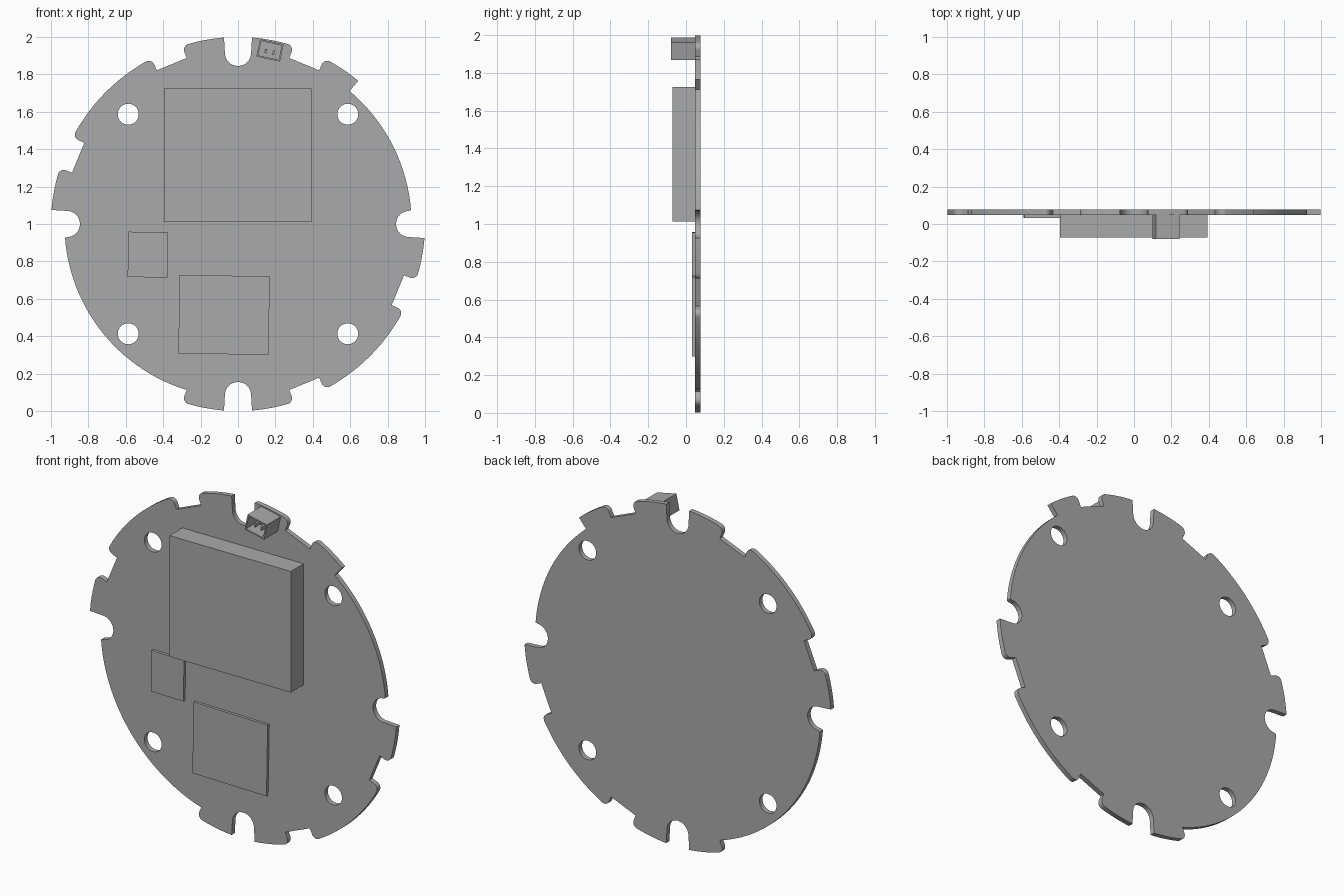
import bpy, bmesh
from math import sin, cos, pi, radians, atan2, hypot
from mathutils import Matrix, Vector

cube = bpy.data.objects.get("Cube")
if cube:
    bpy.data.objects.remove(cube, do_unlink=True)

grey = bpy.data.materials.new("plain_grey")
grey.use_nodes = True
colour = (0.4, 0.4, 0.4, 1)
grey.diffuse_color = colour
grey.node_tree.nodes["Principled BSDF"].inputs["Base Color"].default_value = colour

FRONT, BACK = 0.048, 0.077   # board faces along y


def point(deg, u, t):
    """Point u outward and t sideways (anticlockwise) from the ray at deg."""
    a = radians(deg)
    return (u * cos(a) - t * sin(a), u * sin(a) + t * cos(a))


def slot(deg, before=0.997, after=0.997):
    """Round-bottomed mounting slot cut in from the rim."""
    pts = [point(deg, before, -0.075)]
    for i in range(17):
        a = pi * i / 16
        pts.append(point(deg, 0.915 - 0.07 * sin(a), -0.07 * cos(a)))
    return pts + [point(deg, after, 0.075)]


def gap_side(deg, side):
    """One wall of a rim notch, from its floor to its rounded corner."""
    pts = [point(deg, 0.925, side * 0.087)]
    for i in range(8):
        a = radians(14 * i)
        pts.append(point(deg, 0.959 + 0.032 * sin(a),
                         side * (0.119 - 0.032 * cos(a))))
    return pts


def gap(deg):
    return gap_side(deg, -1)[::-1] + gap_side(deg, 1)


# Rim features, anticlockwise; arcs join each to the next
step = [point(50, 0.928, 0), point(50, 1, 0)]
features = [slot(0, after=0.925), step, gap(67.5), slot(90), gap(112.5),
            gap(157.5), slot(180, after=0.925), gap_side(247.5, 1),
            slot(270), gap(292.5), gap(337.5)]
outline = []
for piece, following in zip(features, features[1:] + features[:1]):
    outline += piece
    (x0, y0), (x1, y1) = piece[-1], following[0]
    a0, r0, r1 = atan2(y0, x0), hypot(x0, y0), hypot(x1, y1)
    sweep = (atan2(y1, x1) - a0) % (2 * pi)
    n = max(2, round(sweep / radians(2)))
    for i in range(1, n):
        f = i / n
        r, a = r0 + (r1 - r0) * f, a0 + sweep * f
        outline.append((r * cos(a), r * sin(a)))

# Board: filled outline with four screw holes
loops = [outline]
for sx in (-1, 1):
    for sy in (-1, 1):
        loops.append([(sx * 0.587 + 0.056 * cos(pi * i / 20),
                       sy * 0.587 + 0.056 * sin(pi * i / 20)) for i in range(40)])
curve = bpy.data.curves.new("board_outline", "CURVE")
curve.dimensions = "2D"
curve.fill_mode = "BOTH"
curve.extrude = (BACK - FRONT) / 2
for loop in loops:
    spline = curve.splines.new("POLY")
    spline.points.add(len(loop) - 1)
    for p, (x, y) in zip(spline.points, loop):
        p.co = (x, y, 0, 1)
    spline.use_cyclic_u = True
outline_obj = bpy.data.objects.new("board_outline", curve)
bpy.context.collection.objects.link(outline_obj)
bpy.context.view_layer.update()
mesh = bpy.data.meshes.new_from_object(
    outline_obj.evaluated_get(bpy.context.evaluated_depsgraph_get()))
bpy.data.objects.remove(outline_obj, do_unlink=True)


def finish(name, bm, mesh=None):
    mesh = mesh or bpy.data.meshes.new(name)
    bmesh.ops.recalc_face_normals(bm, faces=bm.faces)
    bm.to_mesh(mesh)
    bm.free()
    mesh.name = name
    mesh.materials.clear()
    mesh.materials.append(grey)
    obj = bpy.data.objects.new(name, mesh)
    bpy.context.collection.objects.link(obj)
    return obj


bm = bmesh.new()
bm.from_mesh(mesh)
bmesh.ops.remove_doubles(bm, verts=bm.verts, dist=0.0001)
bmesh.ops.transform(bm, verts=bm.verts, matrix=Matrix.Translation(
    (0, (FRONT + BACK) / 2, 1)) @ Matrix.Rotation(pi / 2, 4, "X"))
board = finish("board", bm, mesh)
bpy.ops.object.select_all(action="DESELECT")
board.select_set(True)
bpy.context.view_layer.objects.active = board
bpy.ops.object.shade_smooth_by_angle(angle=radians(25))


def block(name, x, z, width, height, front, back=FRONT, turn=0, wall=0, depth=0):
    """Box on the board, turned clockwise; a wall width hollows its front."""
    bm = bmesh.new()
    bmesh.ops.create_cube(bm, size=1, matrix=Matrix.Diagonal(
        (width, back - front, height, 1)))
    if wall:
        face = min(bm.faces, key=lambda f: f.calc_center_median().y)
        bmesh.ops.inset_region(bm, faces=[face], thickness=wall)
        floor = bmesh.ops.extrude_discrete_faces(bm, faces=[face])["faces"][0]
        bmesh.ops.translate(bm, verts=floor.verts, vec=(0, depth, 0))
    bmesh.ops.transform(bm, verts=bm.verts, matrix=Matrix.Translation(
        (x, (front + back) / 2, z)) @ Matrix.Rotation(radians(turn), 4, "Y"))
    return finish(name, bm)


# Components on the front
block("main_module", -0.001, 1.368, 0.79, 0.712, -0.071)
block("large_chip", -0.0745, 0.514, 0.482, 0.42, 0.032, turn=1)
block("small_chip", -0.482, 0.836, 0.212, 0.242, 0.032, turn=1)

# Two-pin socket
TURN = 12
centre = Vector((0.171, 0, 1.928))
block("socket", centre.x, centre.z, 0.129, 0.095, -0.079, turn=TURN,
      wall=0.012, depth=0.1)
for name, side in (("left_pin", 1), ("right_pin", -1)):
    pos = centre + Matrix.Rotation(radians(TURN), 3, "Y") @ Vector((side * 0.021, 0, -0.008))
    block(name, pos.x, pos.z, 0.011, 0.024, -0.055, back=0.025, turn=TURN)
